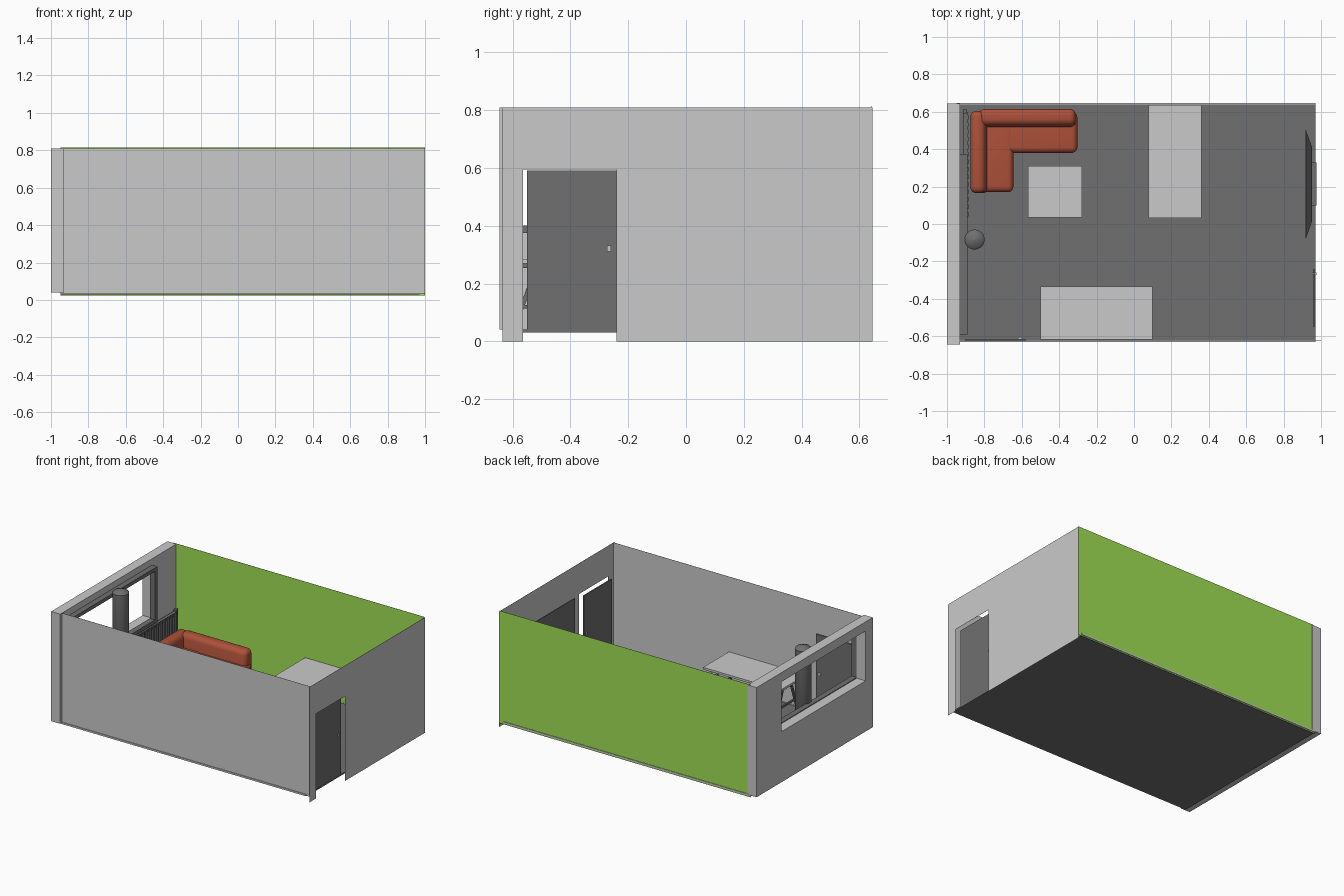
import bpy, bmesh, math
from mathutils import Vector

if "Cube" in bpy.data.objects:
    bpy.data.objects.remove(bpy.data.objects["Cube"])


def material(name, rgb):
    m = bpy.data.materials.new(name)
    m.diffuse_color = (*rgb, 1)
    m.use_nodes = True
    m.node_tree.nodes["Principled BSDF"].inputs["Base Color"].default_value = m.diffuse_color
    return m


LIGHT = material("light grey", (0.59, 0.59, 0.59))
DARK = material("dark grey", (0.16, 0.16, 0.16))
GREEN = material("green", (0.35, 0.74, 0.09))
ORANGE = material("brick orange", (0.42, 0.082, 0.042))


def finish(name, bm, mat, smooth=False):
    bmesh.ops.recalc_face_normals(bm, faces=bm.faces)
    me = bpy.data.meshes.new(name)
    bm.to_mesh(me)
    bm.free()
    ob = bpy.data.objects.new(name, me)
    bpy.context.collection.objects.link(ob)
    me.materials.append(mat)
    if smooth:
        bpy.ops.object.select_all(action='DESELECT')
        ob.select_set(True)
        bpy.context.view_layer.objects.active = ob
        bpy.ops.object.shade_smooth_by_angle(angle=math.radians(40))
    return ob


def add_box(bm, x, y, z):
    vs = bmesh.ops.create_cube(bm, size=1)["verts"]
    for v in vs:
        v.co = Vector([(a + b) / 2 + c * (b - a) for (a, b), c in zip((x, y, z), v.co)])
    return vs


def boxes(name, mat, *spans, bevel=0.0, lean=(0, 0)):
    # lean moves the top of the inner side, so backrests slope
    bm = bmesh.new()
    for s in spans:
        mid = [(a + b) / 2 for a, b in s]
        for v in add_box(bm, *s):
            if v.co.z > mid[2]:
                if lean[0] and v.co.x > mid[0]:
                    v.co.x += lean[0]
                if lean[1] and v.co.y < mid[1]:
                    v.co.y += lean[1]
    if bevel:
        bmesh.ops.bevel(bm, geom=bm.edges[:], offset=bevel, segments=5, profile=0.5, affect='EDGES')
    return finish(name, bm, mat, bevel > 0)


def bar(bm, a, b, w):
    # square bar between two points
    a, b = Vector(a), Vector(b)
    rot = (b - a).to_track_quat('Z', 'Y')
    for v in bmesh.ops.create_cube(bm, size=1)["verts"]:
        v.co = (a + b) / 2 + rot @ Vector((v.co.x * w, v.co.y * w, v.co.z * (b - a).length))


def turned(name, mat, rings, centre, sides=32):
    # lathe of (radius, z) rings
    bm = bmesh.new()
    prev = None
    for r, z in rings:
        ring = [bm.verts.new((centre[0] + r * math.cos(2 * math.pi * i / sides),
                              centre[1] + r * math.sin(2 * math.pi * i / sides), z)) for i in range(sides)]
        if prev:
            for i in range(sides):
                j = (i + 1) % sides
                bm.faces.new((prev[i], prev[j], ring[j], ring[i]))
        else:
            bm.faces.new(ring[::-1])
        prev = ring
    bm.faces.new(prev)
    return finish(name, bm, mat, True)


# floor and outer skirting strip
boxes("floor", DARK, ((-0.95, 0.97), (-0.62, 0.638), (0.03, 0.04)))
boxes("skirting", LIGHT, ((-0.95, 0.97), (-0.63, -0.62), (0.033, 0.045)),
      ((-0.95, 0.97), (0.64, 0.646), (0.034, 0.045)))

# thin walls
boxes("back_wall", GREEN, ((-0.95, 0.999), (0.641, 0.642), (0.025, 0.815)))
boxes("front_wall", LIGHT, ((-0.935, 0.999), (-0.625, -0.624), (0.035, 0.81)))
RX = (0.999, 1.0)
boxes("right_wall", LIGHT,
      (RX, (-0.635, -0.565), (0, 0.81)),
      (RX, (-0.24, 0.645), (0, 0.81)),
      (RX, (-0.565, -0.24), (0.595, 0.81)))

# thick wall with a window opening
WX = (-1.0, -0.93)
boxes("window_wall", LIGHT,
      (WX, (-0.645, 0.645), (0.04, 0.395)),
      (WX, (-0.645, 0.645), (0.745, 0.81)),
      (WX, (-0.645, -0.566), (0.395, 0.745)),
      (WX, (0.37, 0.645), (0.395, 0.745)))

# window frame
FX = (-0.93, -0.89)
boxes("window_frame", DARK,
      (FX, (-0.59, 0.375), (0.375, 0.4)),
      (FX, (-0.59, 0.375), (0.74, 0.765)),
      (FX, (-0.59, -0.566), (0.4, 0.74)),
      (FX, (0.35, 0.375), (0.4, 0.74)))

# doors and handles
boxes("right_door", DARK, ((0.96, 0.969), (-0.55, -0.24), (0.04, 0.592)))
boxes("front_door", DARK, ((-0.9, -0.58), (-0.624, -0.615), (0.04, 0.592)))
boxes("door_handles", LIGHT,
      ((0.969, 0.976), (-0.273, -0.26), (0.31, 0.332)),
      ((0.953, 0.96), (-0.273, -0.26), (0.31, 0.332)),
      ((-0.62, -0.6), (-0.615, -0.605), (0.31, 0.33)))

# radiator with slats
slats = [((-0.91, -0.885), (0.04 + i * 0.04, 0.064 + i * 0.04), (0.13, 0.36)) for i in range(14)]
boxes("radiator", DARK, *slats,
      ((-0.912, -0.89), (0.03, 0.6), (0.345, 0.365)),
      ((-0.912, -0.89), (0.03, 0.6), (0.13, 0.15)),
      ((-0.915, -0.895), (0.59, 0.615), (0.04, 0.375)))

# corner sofa
boxes("sofa_seat_back", ORANGE, ((-0.84, -0.303), (0.38, 0.6), (0.05, 0.165)), bevel=0.03)
boxes("sofa_seat_left", ORANGE, ((-0.86, -0.645), (0.17, 0.58), (0.05, 0.168)), bevel=0.03)
boxes("sofa_backrest_back", ORANGE, ((-0.83, -0.312), (0.505, 0.615), (0.06, 0.26)), bevel=0.032, lean=(0, 0.025))
boxes("sofa_backrest_left", ORANGE, ((-0.875, -0.772), (0.165, 0.605), (0.06, 0.26)), bevel=0.032, lean=(-0.025, 0))
boxes("sofa_feet", DARK, *[((x, x + 0.03), (y, y + 0.03), (0.04, 0.06))
                          for x, y in ((-0.83, 0.21), (-0.71, 0.21), (-0.83, 0.54), (-0.37, 0.54), (-0.37, 0.42))])

# coffee table
boxes("coffee_table_top", LIGHT, ((-0.567, -0.277), (0.035, 0.31), (0.145, 0.165)))
boxes("coffee_table_legs", LIGHT, *[((x, x + 0.02), (y, y + 0.02), (0.04, 0.145))
                                   for x in (-0.562, -0.302) for y in (0.04, 0.285)])


# trestle tables: a long top on two A-shaped trestles
def trestle_table(name, x, y, along_x):
    boxes(name + "_top", LIGHT, (x, y, (0.27, 0.285)))
    bm = bmesh.new()
    (l0, l1), (s0, s1) = (x, y) if along_x else (y, x)
    mid = (s0 + s1) / 2

    def P(l, s, z):
        return (l, s, z) if along_x else (s, l, z)
    for l in (l0 + 0.05, l1 - 0.05):
        for sgn in (-1, 1):
            bar(bm, P(l, mid + sgn * 0.12, 0.04), P(l, mid + sgn * 0.04, 0.265), 0.014)
        bar(bm, P(l, mid - 0.09, 0.12), P(l, mid + 0.09, 0.12), 0.012)
        bar(bm, P(l, mid - 0.12, 0.262), P(l, mid + 0.12, 0.262), 0.016)
    finish(name + "_trestles", bm, DARK)


trestle_table("desk", (-0.5, 0.1), (-0.618, -0.333), True)
trestle_table("dining_table", (0.077, 0.36), (0.033, 0.635), False)

# hanging punch bag
turned("punch_bag", DARK, [(0.045, 0.22), (0.053, 0.23), (0.053, 0.77), (0.044, 0.78), (0.004, 0.793)],
       (-0.852, -0.083))

# wall screen with tapered back, and its bracket
bm = bmesh.new()
for v in add_box(bm, (0.92, 0.952), (-0.075, 0.5), (0.33, 0.65)):
    if v.co.x > 0.94:
        v.co.y += 0.09 if v.co.y < 0.2 else -0.09
        v.co.z += 0.05 if v.co.z < 0.5 else -0.05
add_box(bm, (0.915, 0.922), (-0.075, 0.5), (0.33, 0.65))
finish("screen", bm, DARK)
boxes("screen_bracket", DARK, ((0.95, 0.976), (0.1, 0.33), (0.42, 0.56)))
